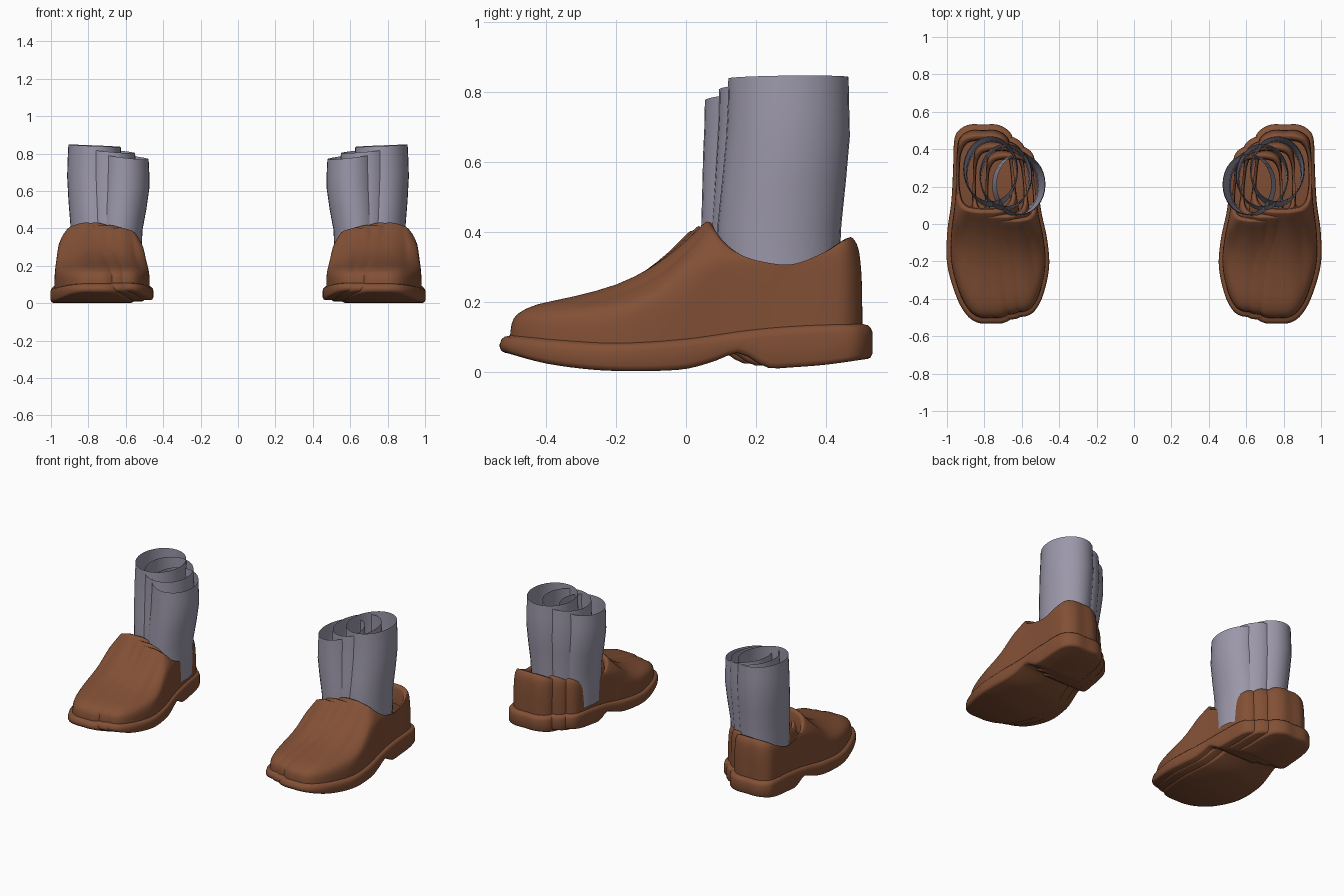
import bpy, bmesh, math

if "Cube" in bpy.data.objects:
    bpy.data.objects.remove(bpy.data.objects["Cube"])


def material(name, rgb):
    m = bpy.data.materials.new(name)
    m.diffuse_color = (*rgb, 1)
    m.use_nodes = True
    m.node_tree.nodes["Principled BSDF"].inputs["Base Color"].default_value = m.diffuse_color
    return m


LEATHER = material("brown_leather", (0.225, 0.080, 0.036))
WOOL = material("grey_wool", (0.33, 0.31, 0.40))

# Half outlines from toe to heel: sole edge (x, y) and collar rim (x, y, z)
SOLE = [(0, -.532), (.07, -.528), (.128, -.488), (.18, -.39), (.222, -.22), (.216, -.05),
        (.187, .12), (.170, .30), (.162, .42), (.142, .49), (.08, .53), (0, .532)]
COLLAR = [(0, .06, .43), (.04, .06, .43), (.08, .065, .42), (.115, .075, .405),
          (.14, .10, .375), (.152, .14, .345), (.157, .20, .32), (.152, .30, .308),
          (.14, .39, .34), (.105, .45, .375), (.05, .468, .385), (0, .47, .385)]
# Underside and welt heights along the length (y, z)
UNDER = [(-.53, .055), (-.42, .026), (-.3, .009), (-.2, .003), (-.1, .003), (0, .009),
         (.08, .03), (.15, .055), (.19, .040), (.24, .012), (.32, .014), (.42, .022), (.53, .037)]
WELT = [(-.53, .092), (-.36, .077), (-.2, .07), (0, .082), (.2, .108), (.36, .12), (.53, .125)]
# Rise of the upper: (inward share, upward share) over the toe and round the heel
TOE_RISE = [(0, 0), (.008, .12), (.04, .21), (.14, .29), (.33, .36), (.54, .46),
            (.72, .61), (.87, .80), (.97, .96), (1, 1)]
HEEL_RISE = [(0, 0), (0, .15), (.01, .3), (.03, .45), (.07, .58), (.14, .7),
             (.25, .82), (.45, .92), (.8, .99), (1, 1)]
STEPS = 6


def curve(pts, mirrored=True, steps=STEPS):
    """Smooth curve through points; mirrored ends run square across x = 0."""
    flip = lambda p: (-p[0],) + tuple(p[1:])
    ext = [flip(pts[1])] + pts + [flip(pts[-2])] if mirrored else [pts[0]] + pts + [pts[-1]]
    out = []
    for i in range(1, len(ext) - 2):
        for k in range(steps):
            t = k / steps
            out.append(tuple(0.5 * (2 * b + (c - a) * t + (2 * a - 5 * b + 4 * c - d) * t * t
                                    + (3 * b - a - 3 * c + d) * t ** 3)
                             for a, b, c, d in zip(*ext[i - 1:i + 3])))
    return out + [pts[-1]]


SOLE_EDGE, RIM = curve(SOLE), curve(COLLAR)
UNDER, WELT = curve(UNDER, False), curve(WELT, False)
TOE_RISE, HEEL_RISE = curve(TOE_RISE, False, 2), curve(HEEL_RISE, False, 2)


def at(table, y):
    """Linear lookup in a (y, z) table."""
    for (a, za), (b, zb) in zip(table, table[1:]):
        if y <= b:
            return za + (zb - za) * max(0, (y - a) / (b - a))
    return table[-1][1]


def closed(half):
    """Mirror a half ring into a full ring."""
    return half + [(-x, y, z) for x, y, z in half[-2:0:-1]]


def sole_ring(sx, sy, height):
    return closed([(x * sx, y * sy, height(y)) for x, y in SOLE_EDGE])


def loft(name, rings, mat, place, cap=False, angle=60):
    """Skin stacked rings, optionally closing the first one with cross strips."""
    bm = bmesh.new()
    rows = [[bm.verts.new(place(p)) for p in r] for r in rings]
    n = len(rows[0])
    for a, b in zip(rows, rows[1:]):
        for i in range(n):
            j = (i + 1) % n
            bm.faces.new((a[i], a[j], b[j], b[i]))
    if cap:
        r = rows[0]
        for i in range(n // 2):
            quad = [r[i], r[i + 1], r[-i - 1], r[-i % n]]
            bm.faces.new(list(dict.fromkeys(quad)))
    bmesh.ops.recalc_face_normals(bm, faces=bm.faces)
    mesh = bpy.data.meshes.new(name)
    bm.to_mesh(mesh)
    bm.free()
    ob = bpy.data.objects.new(name, mesh)
    bpy.context.collection.objects.link(ob)
    mesh.materials.append(mat)
    bpy.ops.object.select_all(action='DESELECT')
    ob.select_set(True)
    bpy.context.view_layer.objects.active = ob
    bpy.ops.object.shade_smooth_by_angle(angle=math.radians(angle))


def upper_rings():
    rings = []
    for (tu, tv), (hu, hv) in zip(TOE_RISE, HEEL_RISE):
        half = []
        for i, ((x, y), (cx, cy, cz)) in enumerate(zip(SOLE_EDGE, RIM)):
            f = min(1, max(0, (6.4 - i / STEPS) / 4))
            f = f * f * (3 - 2 * f)
            u, v = hu + (tu - hu) * f, hv + (tv - hv) * f
            bx, by, bz = x * .9, y * .945, at(WELT, y) + .005
            half.append((bx + (cx - bx) * u, by + (cy - by) * u, bz + (cz - bz) * v))
        rings.append(closed(half))
    # rolled rim and inner lining down to the insole
    for s, drop in ((.94, .004), (.90, .02), (.88, .12)):
        rings.append(closed([(x * s, .27 + (y - .27) * s, z - drop) for x, y, z in RIM]))
    return rings


def sock_rings(low, top, radius, height, tilt):
    """Open tube from the ankle centre to the top centre, with a sloping mouth."""
    # (height share, radius share x and y, share of the lean)
    levels = [(.2, .93, .96, 0), (.36, .95, 1.01, 0), (.5, .97, 1.03, .08), (.65, 1.02, 1.03, .55),
              (.8, 1.05, 1.03, .95), (.9, 1.03, 1.01, 1), (1, 1, 1, 1)]
    rings = []
    for h, kx, ky, k in levels:
        cx, cy = (a + (b - a) * k for a, b in zip(low, top))
        slope = max(0, (h - .5) * 2)
        rings.append([(cx + radius[0] * kx * math.cos(a), cy + radius[1] * ky * math.sin(a),
                       h * height + slope * (tilt[0] * math.cos(a) + tilt[1] * math.sin(a)))
                      for a in (2 * math.pi * i / 32 for i in range(32))])
    return rings


# Three nested shoes per side: name, x, y, lift, plan scale, height scale
SHOES = [("outer", .785, 0, 0, 1, 1), ("middle", .71, -.02, .008, .92, .95),
         ("inner", .652, -.038, .014, .86, .905)]
# Their socks: ankle centre, top centre, radii, height, mouth slope in x and y
SOCKS = {"outer": ((.76, .265), (.767, .293), (.14, .172), .842, (.006, .002)),
         "middle": ((.69, .24), (.685, .26), (.135, .165), .815, (.012, .006)),
         "inner": ((.637, .205), (.606, .212), (.128, .158), .785, (.015, .008))}

for side, sign in (("left", -1), ("right", 1)):
    for label, ox, oy, lift, s, h in SHOES:
        def place(p):
            # the heel sits slightly further out than the toe
            return (sign * (ox + s * (p[0] + .04 * p[1])), oy + s * p[1], lift + h * p[2])

        tag = f"{side}_{label}"
        loft(tag + "_sole", [
            sole_ring(.93, .97, lambda y: at(UNDER, y)),
            sole_ring(.975, .99, lambda y: at(UNDER, y) + .005),
            sole_ring(1, 1, lambda y: at(UNDER, y) + .016),
            sole_ring(1, 1, lambda y: at(WELT, y) - .012),
            sole_ring(.985, .99, lambda y: at(WELT, y) + .002),
            sole_ring(.955, .975, lambda y: at(WELT, y) + .009),
            sole_ring(.88, .93, lambda y: at(WELT, y) + .014)], LEATHER, place, cap=True)
        loft(tag + "_upper", upper_rings(), LEATHER, place)
        loft(tag + "_insole", [sole_ring(.86, .9, lambda y: at(WELT, y) + .02),
                               sole_ring(.88, .92, lambda y: at(WELT, y) + .005)],
             LEATHER, place, cap=True)
        loft(tag + "_sock", sock_rings(*SOCKS[label]), WOOL,
             lambda p: (sign * p[0], p[1], p[2]))
